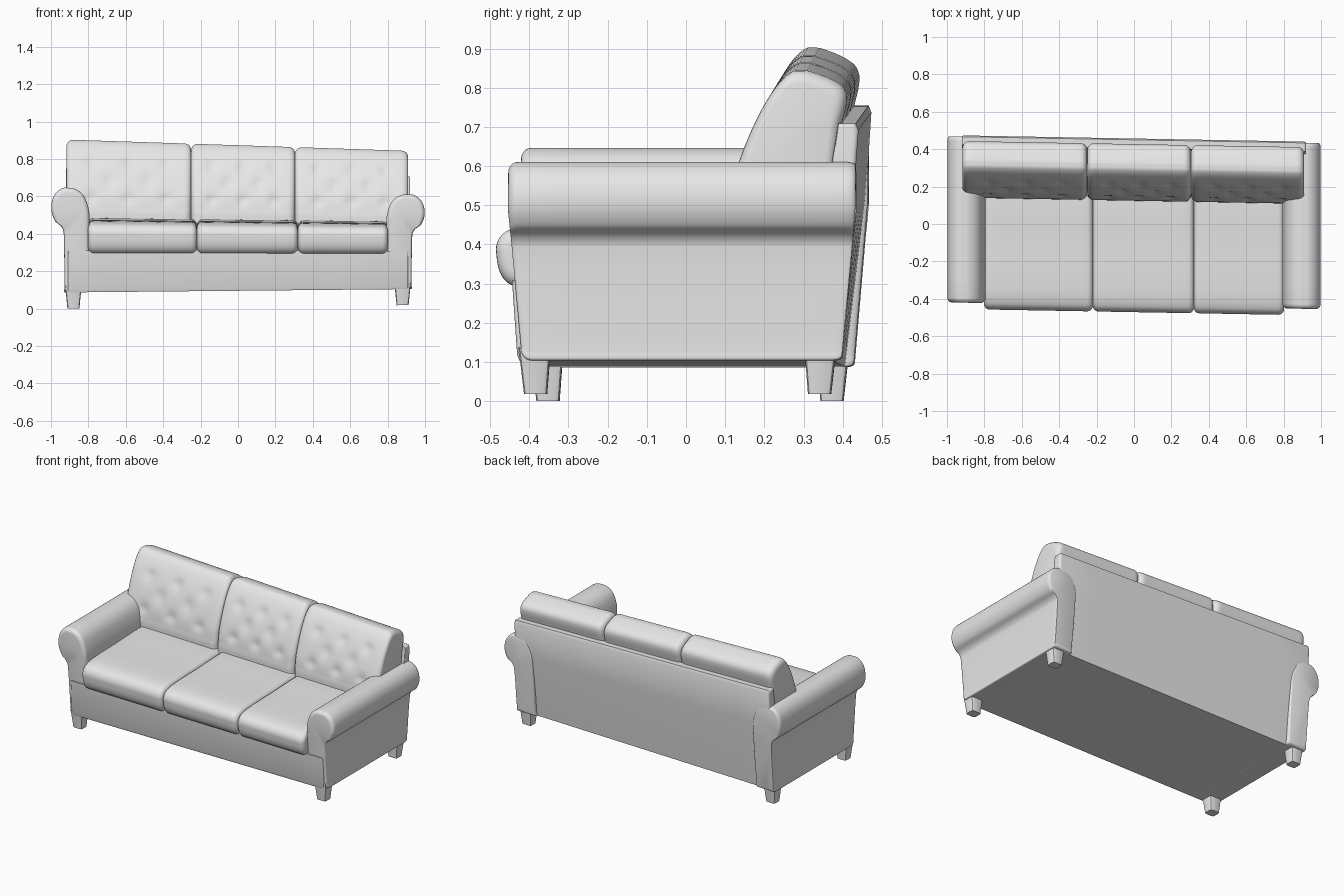
import bpy, bmesh, math
from mathutils import Vector

cube = bpy.data.objects.get("Cube")
if cube:
    bpy.data.objects.remove(cube, do_unlink=True)

fabric = bpy.data.materials.new("light_grey_fabric")
fabric.use_nodes = True
fabric.diffuse_color = (0.8, 0.8, 0.8, 1)
fabric.node_tree.nodes["Principled BSDF"].inputs["Base Color"].default_value = (0.8, 0.8, 0.8, 1)


def warp(p):
    """Slightly worn stance: sides lean, back skews, body tapers to the floor."""
    x, y, z = p
    taper = min(1, max(0, (0.5 - z) / 0.4))
    y = y * (1 - 0.08 * taper) - 0.018 * x
    return Vector((x, y, max(0, z + x * (0.015 - 0.055 * z))))


def smooth_loop(points, steps):
    """Rounded closed curve through the points, kept inside their bounds."""
    pts = [Vector(p) for p in points]
    n = len(pts)
    lo = [min(p[i] for p in pts) for i in (0, 1)]
    hi = [max(p[i] for p in pts) for i in (0, 1)]
    tangent = [(pts[(i + 1) % n] - pts[i - 1]).normalized() for i in range(n)]
    out = []
    for i in range(n):
        a, b = pts[i], pts[(i + 1) % n]
        reach = (b - a).length / 3
        c, d = a + tangent[i] * reach, b - tangent[(i + 1) % n] * reach
        for s in range(steps):
            t = s / steps
            q = a * (1-t)**3 + c * 3*t*(1-t)**2 + d * 3*t*t*(1-t) + b * t**3
            out.append(Vector([min(hi[k], max(lo[k], q[k])) for k in (0, 1)]))
    return out


def stations(start, end, radius, count):
    """Positions along a loft with the inset that rounds both ends."""
    quarter = [k / 5 * math.pi / 2 for k in range(6)]
    head = [(radius * (1 - math.cos(t)), radius * (1 - math.sin(t))) for t in quarter]
    first = [(start + a, i) for a, i in head]
    last = [(end - a, i) for a, i in reversed(head)]
    span = end - start - 2 * radius
    middle = [(start + radius + span * k / count, 0) for k in range(1, count)]
    return first + middle + last


def loft(name, profile, rings, axis="x", steps=6, shape=None):
    loop = smooth_loop(profile, steps) if steps else [Vector(p) for p in profile]
    lo = Vector([min(p[i] for p in loop) for i in (0, 1)])
    hi = Vector([max(p[i] for p in loop) for i in (0, 1)])
    mid, half = (lo + hi) / 2, (hi - lo) / 2
    bm = bmesh.new()
    rows = []
    for a, inset in rings:
        row = []
        for p in loop:
            u, v = [mid[i] + (p[i] - mid[i]) * (1 - inset / half[i]) for i in (0, 1)]
            co = Vector((a, u, v)) if axis == "x" else Vector((u, a, v))
            row.append(bm.verts.new(warp(shape(co) if shape else co)))
        rows.append(row)
    n = len(loop)
    for r, s in zip(rows, rows[1:]):
        for i in range(n):
            bm.faces.new((r[i], r[(i + 1) % n], s[(i + 1) % n], s[i]))
    bm.faces.new(rows[0])
    bm.faces.new(rows[-1])
    return finish(name, bm)


def finish(name, bm):
    bmesh.ops.recalc_face_normals(bm, faces=bm.faces)
    mesh = bpy.data.meshes.new(name)
    bm.to_mesh(mesh)
    bm.free()
    mesh.materials.append(fabric)
    ob = bpy.data.objects.new(name, mesh)
    bpy.context.collection.objects.link(ob)
    bpy.ops.object.select_all(action="DESELECT")
    ob.select_set(True)
    bpy.context.view_layer.objects.active = ob
    bpy.ops.object.shade_smooth_by_angle(angle=math.radians(40))
    return ob


# Base frame and leaning back panel
base = [(-0.445, 0.095), (-0.45, 0.11), (-0.445, 0.31), (0.40, 0.31), (0.42, 0.095)]
loft("base_frame", base, stations(-0.91, 0.91, 0.01, 8), steps=0)
panel = [(0.425, 0.095), (0.442, 0.5), (0.457, 0.715), (0.45, 0.732),
         (0.405, 0.732), (0.37, 0.5), (0.36, 0.095)]
loft("back_panel", panel, stations(-0.92, 0.92, 0.012, 8), steps=0)

# Rolled arms
arm = [(0.925, 0.095), (0.928, 0.12), (0.932, 0.40), (0.945, 0.43), (0.98, 0.46),
       (0.998, 0.52), (0.985, 0.585), (0.945, 0.623), (0.89, 0.628), (0.84, 0.605),
       (0.81, 0.56), (0.793, 0.48), (0.797, 0.12), (0.80, 0.095)]
for side, name in ((-1, "right_arm"), (1, "left_arm")):
    rings = stations(-0.437, 0.45, 0.025, 8)
    rings = [(a, inset if a < 0 else inset * 0.4) for a, inset in rings]
    loft(name, [(side * u, v) for u, v in arm], rings, axis="y")

# Seat cushions
seat = [(-0.44, 0.295), (-0.47, 0.315), (-0.482, 0.36), (-0.477, 0.41), (-0.445, 0.443),
        (-0.36, 0.46), (-0.1, 0.468), (0.15, 0.475), (0.25, 0.46), (0.27, 0.38), (0.25, 0.295)]
seat_edges = [-0.802, -0.22, 0.32, 0.802]
for i, place in enumerate(("right", "middle", "left")):
    loft(place + "_seat_cushion", seat,
         stations(seat_edges[i], seat_edges[i + 1], 0.03, 10))

# Tufted back cushions
back = [(0.125, 0.45), (0.128, 0.52), (0.142, 0.60), (0.195, 0.74), (0.25, 0.835),
        (0.295, 0.873), (0.34, 0.868), (0.41, 0.835), (0.427, 0.80), (0.412, 0.72),
        (0.39, 0.55), (0.37, 0.45)]
back_edges = [-0.917, -0.25, 0.305, 0.91]
for i, place in enumerate(("right", "middle", "left")):
    x0, x1 = back_edges[i], back_edges[i + 1]
    buttons = [(x0 + (x1 - x0) * f, z)
               for z, row in ((0.58, (0.2, 0.5, 0.8)), (0.67, (0.35, 0.65)),
                              (0.76, (0.2, 0.5, 0.8)))
               for f in row]

    def tuft(p):
        if p.y < 0.28:
            for bx, bz in buttons:
                d = (p.x - bx) ** 2 + (p.z - bz) ** 2
                p.y += 0.014 * math.exp(-d / 0.0008)
        return p

    loft(place + "_back_cushion", back, stations(x0, x1, 0.035, 28), shape=tuft)

# Tapered feet
for side, sx in (("right", -1), ("left", 1)):
    for end, y in (("front", -0.40), ("back", 0.388)):
        bm = bmesh.new()
        bmesh.ops.create_cube(bm, size=1)
        for v in bm.verts:
            width = 0.088 if v.co.z > 0 else 0.064
            v.co = Vector((sx * 0.88 + v.co.x * width, y + v.co.y * width,
                           0.13 if v.co.z > 0 else 0.005))
        edges = [e for e in bm.edges if abs(e.verts[0].co.z - e.verts[1].co.z) > 0.05]
        bmesh.ops.bevel(bm, geom=edges, offset=0.012, segments=2, affect="EDGES", profile=0.5)
        for v in bm.verts:
            v.co = warp(v.co)
        finish(side + "_" + end + "_foot", bm)
